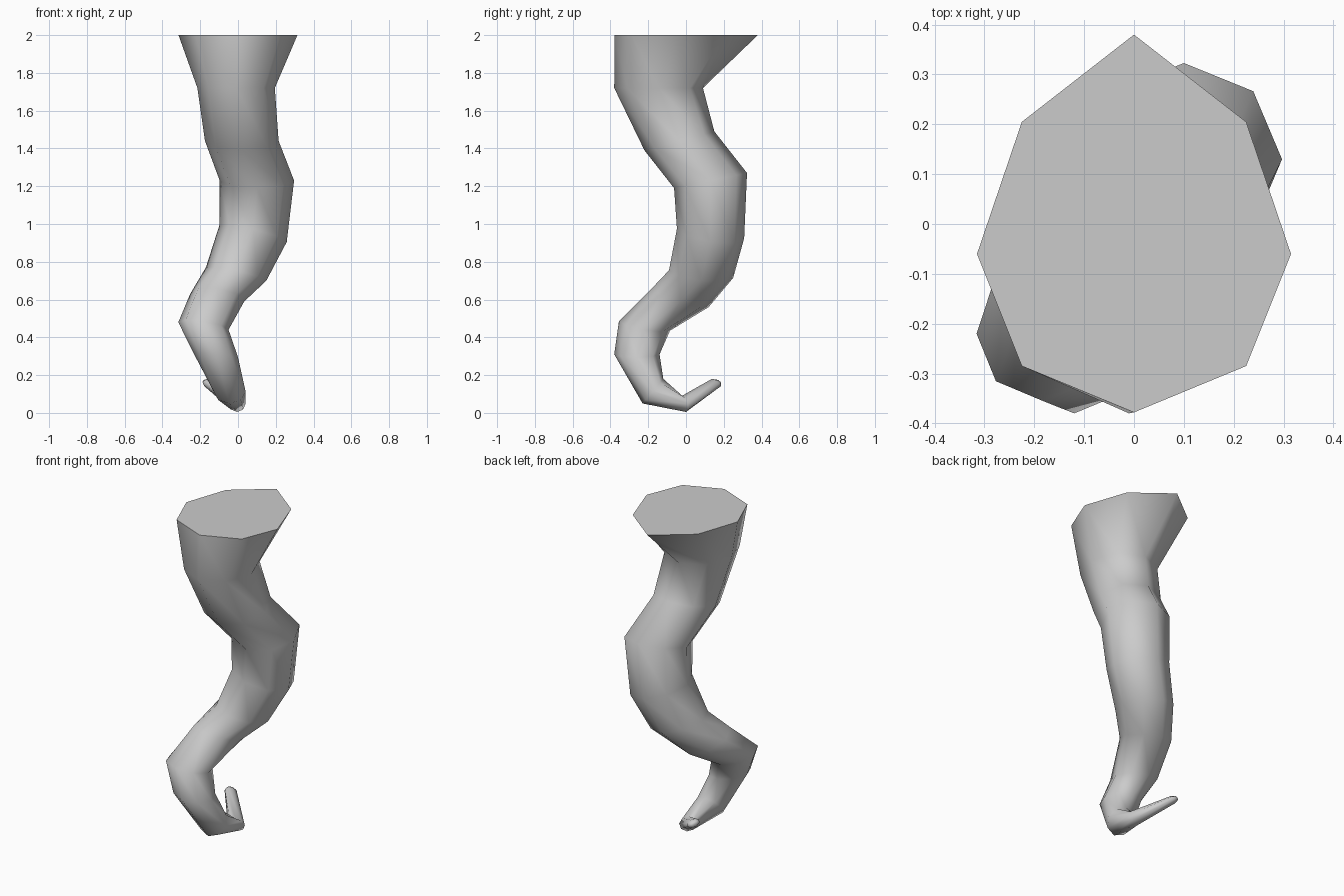
import bpy, bmesh, math
from mathutils import Vector

cube = bpy.data.objects.get("Cube")
if cube:
    bpy.data.objects.remove(cube)

SIDES = 8

# one plain grey skin
grey = bpy.data.materials.new("plain grey")
grey.use_nodes = True
colour = (0.6, 0.6, 0.6, 1)
grey.diffuse_color = colour
grey.node_tree.nodes["Principled BSDF"].inputs["Base Color"].default_value = colour

# cross-sections from root to tip: centre, half-axis to the left, half-axis to the back
rings = [
    ((-.01, -.145, 1.72), (.205, 0, 0), (0, .235, 0)),
    ((.02, -.035, 1.44), (.195, 0, 0), (0, .185, .05)),
    ((.10, .13, 1.23), (.197, 0, 0), (0, .193, .04)),
    ((.08, .13, .95), (.178, 0, -.045), (0, .178, -.025)),
    ((-.01, .08, .735), (.16, 0, -.035), (0, .17, -.02)),
    ((-.11, -.03, .61), (.143, 0, -.02), (0, .15, -.05)),
    ((-.183, -.22, .46), (.133, 0, -.02), (0, .135, -.025)),
    ((-.12, -.26, .31), (.12, 0, -.015), (0, .12, 0)),
    ((-.045, -.175, .115), (.085, 0, 0), (0, .055, .065)),
    ((-.005, -.01, .048), (.045, .02, 0), (0, -.01, .043)),
    ((-.16, .155, .157), (.026, .022, 0), (0, -.02, .022)),
    ((-.173, .17, .165), (.014, .012, 0), (0, -.011, .012)),
]

bm = bmesh.new()
loops = []

# root: an egg-shaped outline, longer toward the back
half = [(0, -.378), (.225, -.285), (.315, -.06), (.225, .205), (0, .38)]
outline = half + [(-x, y) for x, y in half[-2:0:-1]]
loops.append([bm.verts.new((x, y, 2)) for x, y in outline])

# bent, tapering body
for centre, side, back in rings:
    c, u, v = Vector(centre), Vector(side), Vector(back)
    angles = [math.tau * i / SIDES - math.pi / 2 for i in range(SIDES)]
    loops.append([bm.verts.new(c + u * math.cos(a) + v * math.sin(a)) for a in angles])

for a, b in zip(loops, loops[1:]):
    for i in range(SIDES):
        j = (i + 1) % SIDES
        bm.faces.new((a[i], b[i], b[j], a[j]))
bm.faces.new(loops[0])
bm.faces.new(loops[-1][::-1])
bmesh.ops.recalc_face_normals(bm, faces=bm.faces)

mesh = bpy.data.meshes.new("tentacle")
bm.to_mesh(mesh)
bm.free()
mesh.materials.append(grey)
tentacle = bpy.data.objects.new("tentacle", mesh)
bpy.context.collection.objects.link(tentacle)

# smooth skin with a crisp edge around the flat root
bpy.ops.object.select_all(action='DESELECT')
tentacle.select_set(True)
bpy.context.view_layer.objects.active = tentacle
bpy.ops.object.shade_smooth_by_angle(angle=math.radians(75))
